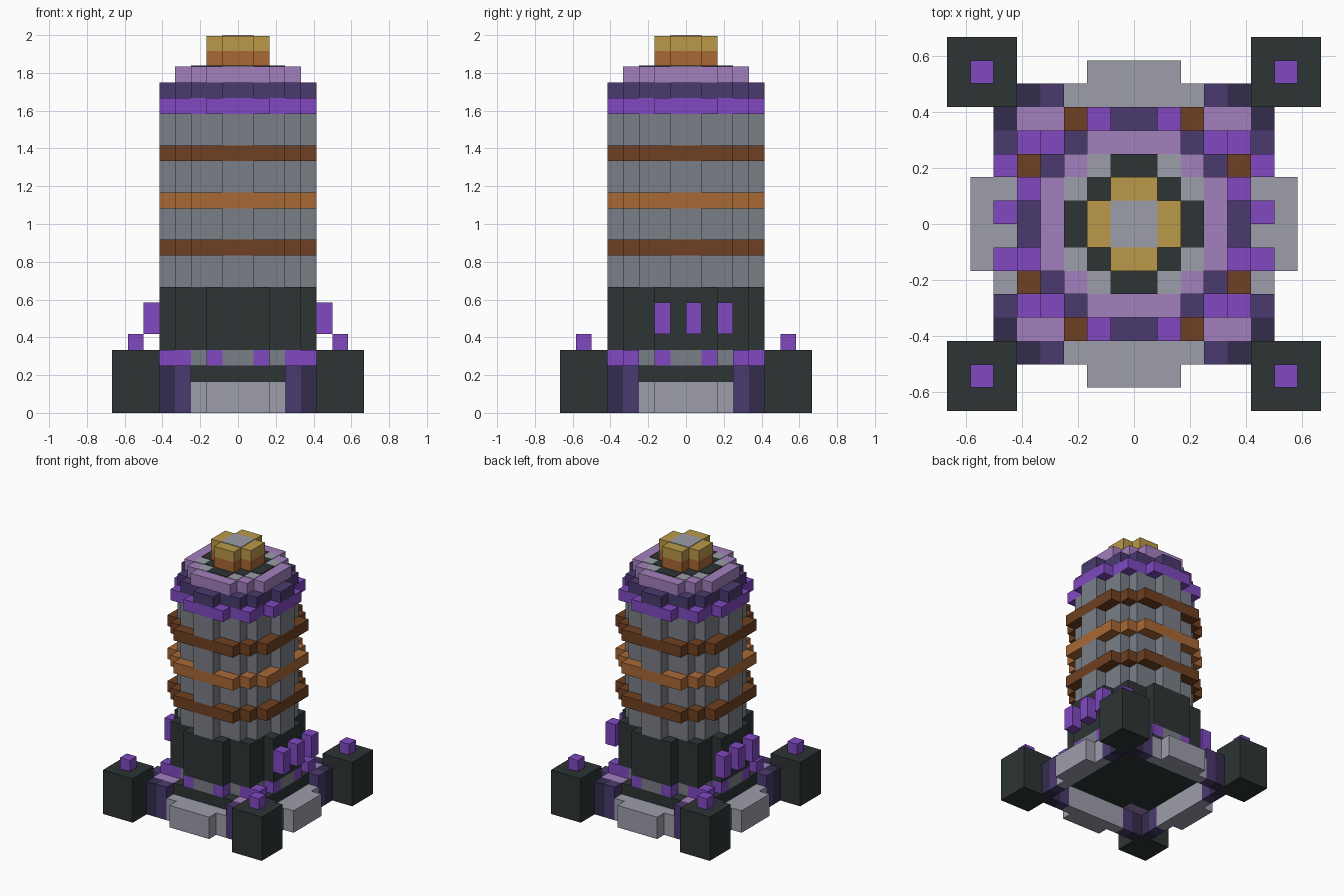
import bpy, bmesh

U = 1 / 12  # one block

cube = bpy.data.objects.get("Cube")
if cube:
    bpy.data.objects.remove(cube)


def material(name, hexcode):
    def linear(c):
        return c / 12.92 if c <= 0.04045 else ((c + 0.055) / 1.055) ** 2.4
    col = [linear(v / 255) for v in bytes.fromhex(hexcode)] + [1]
    m = bpy.data.materials.new(name)
    m.use_nodes = True
    m.diffuse_color = col
    m.node_tree.nodes["Principled BSDF"].inputs["Base Color"].default_value = col
    return m


CHARCOAL = material("charcoal", "2D3434")
NIGHT = material("night purple", "352C4D")
PLUM = material("plum", "4A3A6E")
VIOLET = material("violet", "8049C0")
LILAC = material("lilac", "A480BE")
BROWN = material("brown", "6F4022")
COPPER = material("copper", "A96835")
GOLD = material("gold", "BA994A")
GREY = material("grey", "7A7E87")
PALE = material("pale grey", "9C9DAA")


def finish(name, bm, mat):
    bmesh.ops.recalc_face_normals(bm, faces=bm.faces)
    me = bpy.data.meshes.new(name)
    bm.to_mesh(me)
    bm.free()
    me.materials.append(mat)
    bpy.context.collection.objects.link(bpy.data.objects.new(name, me))


def blocks(name, boxes, mat):
    """Boxes as (x0, x1, y0, y1, z0, z1), in blocks."""
    bm = bmesh.new()
    for b in boxes:
        x, y, z = [sorted(b[i:i + 2]) for i in (0, 2, 4)]
        verts = bmesh.ops.create_cube(bm, size=1)["verts"]
        for v in verts:
            for i, (lo, hi) in enumerate((x, y, z)):
                v.co[i] = U * (hi if v.co[i] > 0 else lo)
    finish(name, bm, mat)


def disc(name, widths, z0, z1, mat):
    """Stepped round prism; widths are the half widths of each row outward."""
    quarter = []
    for r, w in enumerate(widths):
        nxt = widths[r + 1] if r + 1 < len(widths) else 0
        if w != nxt:
            quarter += [(w, r + 1)] + ([(nxt, r + 1)] if nxt else [])
    outline = []
    for _ in range(4):
        outline += quarter
        quarter = [(-y, x) for x, y in quarter]
    bm = bmesh.new()
    face = bm.faces.new([bm.verts.new((x * U, y * U, z0 * U)) for x, y in outline])
    top = bmesh.ops.extrude_face_region(bm, geom=[face])["geom"]
    for v in top:
        if isinstance(v, bmesh.types.BMVert):
            v.co.z = z1 * U
    finish(name, bm, mat)


def corners(*box):
    """Repeat a box in the four corners."""
    x0, x1, y0, y1, *z = box
    return [(sx * x0, sx * x1, sy * y0, sy * y1, *z) for sx in (1, -1) for sy in (1, -1)]


def swapped(boxes):
    """Add the same boxes with x and y exchanged."""
    return boxes + [(*b[2:4], *b[:2], *b[4:]) for b in boxes]


# Base: raised floor, low walls, corner posts with lamps
blocks("floor", [(-5, 5, -4, 4, 2, 3), (-3, 3, -5, -4, 2, 3), (-3, 3, 4, 5, 2, 3)], CHARCOAL)
blocks("base_wall", swapped([b for s in (1, -1) for b in
       ((-3, 3, s * 5, s * 6, 0, 2), (-2, 2, s * 6, s * 7, 0, 2))]), PALE)
blocks("corner_post", corners(5, 8, 5, 8, 0, 4), CHARCOAL)
blocks("post_lamp", corners(6, 7, 6, 7, 4, 5), VIOLET)
blocks("outer_buttress", swapped(corners(4, 5, 5, 6, 0, 3)), NIGHT)
blocks("inner_buttress", swapped(corners(3, 4, 5, 6, 0, 3)), PLUM)
blocks("corner_slab", corners(3, 5, 4, 5, 2, 3), LILAC)
blocks("corner_light", corners(3, 5, 3, 4, 3, 4), VIOLET)
blocks("foot_light", swapped(corners(1, 2, 4, 5, 3, 4)), VIOLET)

# Tower
BODY = [5, 4, 4, 3, 1]
ROUND = [5, 5, 4, 4, 2]
BAND = [5, 5, 5, 4, 3]
disc("tower_foot", BODY, 3, 4, GREY)
disc("dark_drum", ROUND, 4, 8, CHARCOAL)
for z0, z1 in ((8, 10), (11, 13), (14, 16), (17, 19)):
    disc("tower_body", BODY, z0, z1, GREY)
for z, mat in ((10, BROWN), (13, COPPER), (16, BROWN)):
    disc("band", BAND, z, z + 1, mat)
blocks("side_bar", [(s * 5, s * 6, y, y + 1, 5, 7) for s in (1, -1) for y in (-2, 0, 2)], VIOLET)

# Stepped cap
disc("violet_rim", ROUND, 19, 20, VIOLET)
disc("plum_rim", BODY, 20, 21, PLUM)
disc("lilac_rim", [4, 4, 3, 2], 21, 22, LILAC)
disc("pale_inlay", [3, 3, 2], 22, 22.04, PALE)
disc("dark_inlay", [3, 2, 1], 22, 22.08, CHARCOAL)
disc("copper_neck", [2, 1], 22, 23, COPPER)
disc("gold_crown", [2, 1], 23, 23.95, GOLD)
disc("crown_inlay", [1], 23.9, 24, PALE)
